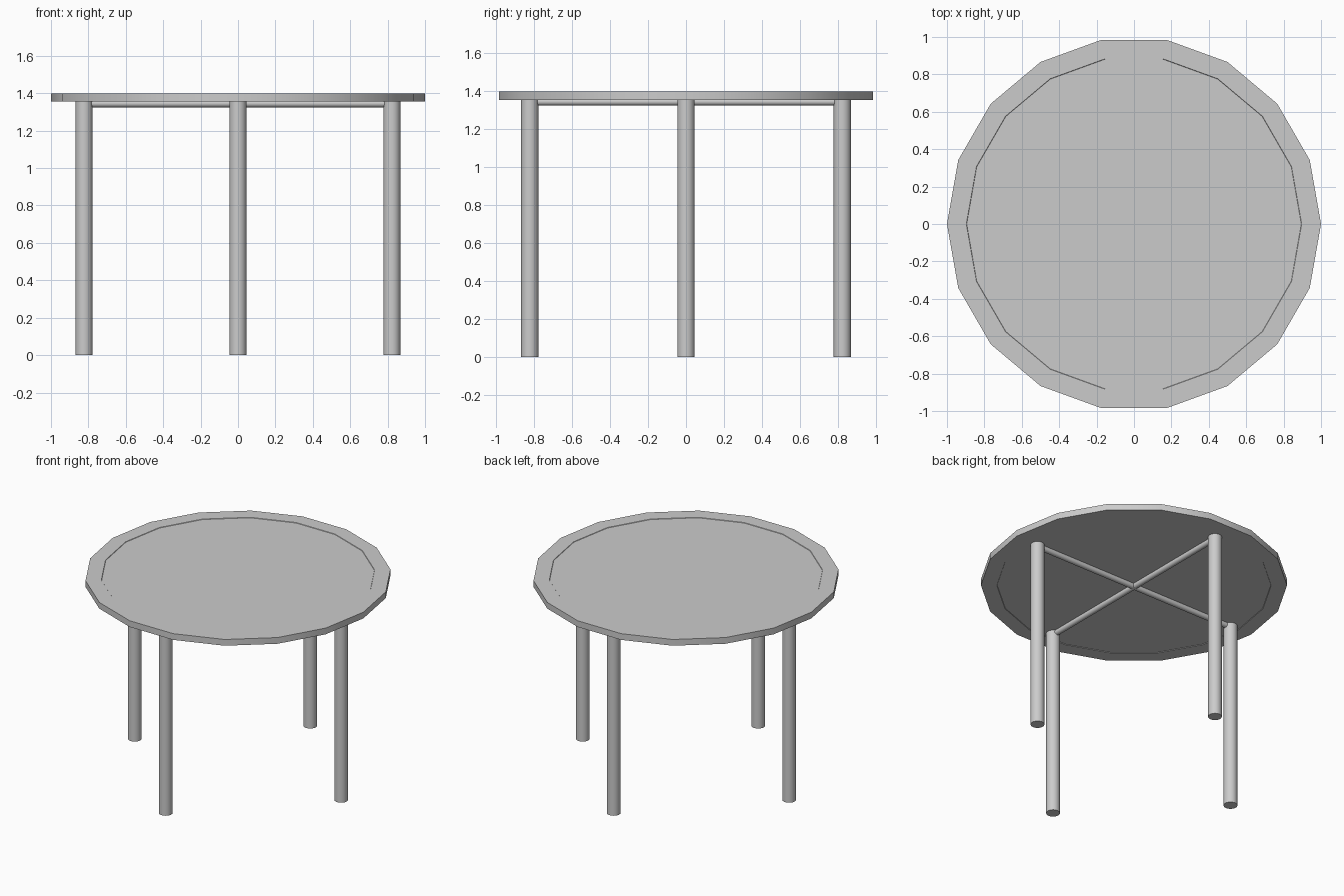
import bpy
import bmesh
from math import pi, radians

cube = bpy.data.objects.get("Cube")
if cube:
    bpy.data.objects.remove(cube, do_unlink=True)

grey = bpy.data.materials.new("plain_grey")
grey.use_nodes = True
colour = (0.6, 0.6, 0.6, 1)
grey.diffuse_color = colour
grey.node_tree.nodes["Principled BSDF"].inputs["Base Color"].default_value = colour

SIDES = 18
TOP, UNDER = 1.40, 1.355
RIM, INNER = 1.0, 0.895
LEG_RADIUS, LEG_OFFSET = 0.045, 0.823
BAR_RADIUS, BAR_Z = 0.02, 1.345


def finish(obj, name):
    obj.name = name
    obj.data.materials.append(grey)
    bpy.ops.object.shade_smooth_by_angle(angle=radians(30))
    return obj


def cylinder(name, radius, depth, location, rotation=(0, 0, 0), sides=32):
    bpy.ops.mesh.primitive_cylinder_add(
        vertices=sides, radius=radius, depth=depth,
        location=location, rotation=rotation)
    return finish(bpy.context.object, name)


# Tabletop: faceted disc with a shallow inset panel above and below
middle = (TOP + UNDER) / 2
top = cylinder("tabletop", RIM, TOP - UNDER, (0, 0, middle),
               rotation=(0, 0, pi / 2), sides=SIDES)
bm = bmesh.new()
bm.from_mesh(top.data)
caps = [f for f in bm.faces if abs(f.normal.z) > 0.9]
for cap in caps:
    direction = cap.normal.copy()
    bmesh.ops.inset_region(bm, faces=[cap], thickness=(RIM - INNER) * 0.985)
    bmesh.ops.inset_region(bm, faces=[cap], thickness=0.002)
    bmesh.ops.translate(bm, verts=cap.verts, vec=direction * -0.003)
bm.to_mesh(top.data)
bm.free()
bpy.context.view_layer.objects.active = top
bpy.ops.object.shade_smooth_by_angle(angle=radians(30))

# Four round legs, one on each side
for name, x, y in (("left_leg", 1, 0), ("right_leg", -1, 0),
                   ("front_leg", 0, -1), ("back_leg", 0, 1)):
    cylinder(name, LEG_RADIUS, UNDER,
             (x * LEG_OFFSET, y * LEG_OFFSET, UNDER / 2))

# Crossed bars joining opposite legs under the top
cylinder("side_to_side_bar", BAR_RADIUS, 2 * LEG_OFFSET, (0, 0, BAR_Z),
         rotation=(0, pi / 2, 0), sides=24)
cylinder("front_to_back_bar", BAR_RADIUS, 2 * LEG_OFFSET, (0, 0, BAR_Z),
         rotation=(pi / 2, 0, 0), sides=24)
